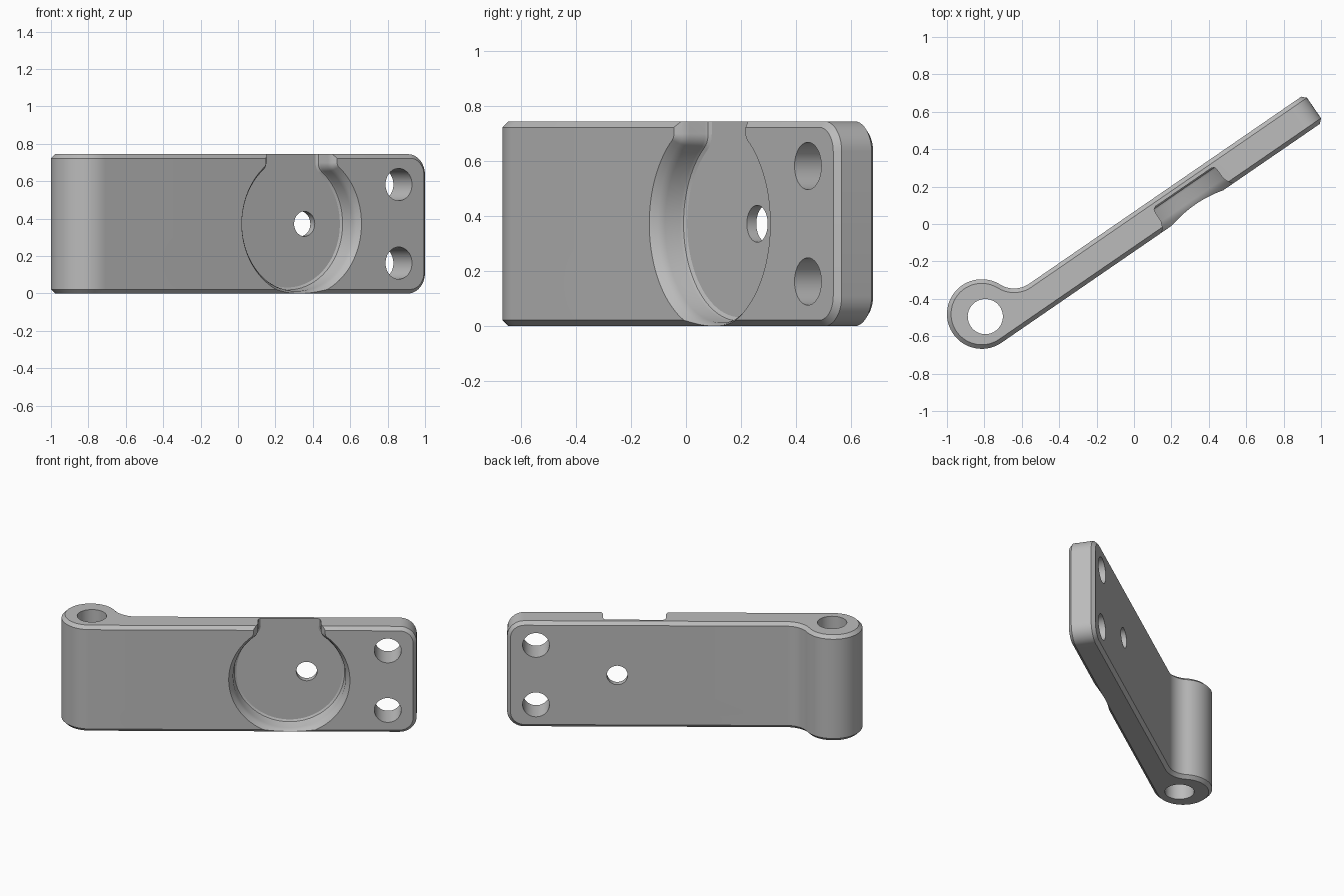
import bpy, bmesh
from math import sin, cos, pi, atan2, sqrt, radians
from mathutils import Matrix

cube = bpy.data.objects.get("Cube")
if cube:
    bpy.data.objects.remove(cube, do_unlink=True)

# Working frame: x along the arm, y through its thickness, origin on the pivot hole
HEIGHT = 0.745
FRONT, BACK, END = -0.164, 0.012, 2.08
BOSS_X, BOSS_Y, BOSS_R = -0.008, 0.022, 0.186
MID = HEIGHT / 2


def arc(cx, cy, r, a0, a1, n):
    return [(cx + r * cos(a0 + (a1 - a0) * i / n),
             cy + r * sin(a0 + (a1 - a0) * i / n)) for i in range(n + 1)]


def make_object(name, bm):
    bmesh.ops.recalc_face_normals(bm, faces=bm.faces)
    mesh = bpy.data.meshes.new(name)
    bm.to_mesh(mesh)
    bm.free()
    ob = bpy.data.objects.new(name, mesh)
    bpy.context.collection.objects.link(ob)
    return ob


def loft(name, rings):
    """Closed solid through rings of matching points."""
    bm = bmesh.new()
    loops = [[bm.verts.new(p) for p in ring] for ring in rings]
    for a, b in zip(loops, loops[1:]):
        for i in range(len(a)):
            j = (i + 1) % len(a)
            bm.faces.new((a[i], a[j], b[j], b[i]))
    bm.faces.new(loops[0])
    bm.faces.new(loops[-1])
    return make_object(name, bm)


# Arm outline with the pivot boss and its blend into the back
def arm_outline():
    blend = 0.14
    by = BACK + blend
    bx = BOSS_X + sqrt((BOSS_R + blend) ** 2 - (by - BOSS_Y) ** 2)
    toward = atan2(by - BOSS_Y, bx - BOSS_X)
    pts = [(END, FRONT), (END, BACK)]
    pts += arc(bx, by, blend, -pi / 2, toward - pi, 12)
    pts += arc(BOSS_X, BOSS_Y, BOSS_R, toward, 1.5 * pi, 48)[1:]
    return pts


def make_arm():
    bm = bmesh.new()
    base = bm.faces.new([bm.verts.new((x, y, 0)) for x, y in arm_outline()])
    top = bmesh.ops.extrude_face_region(bm, geom=[base])["geom"]
    bmesh.ops.translate(bm, vec=(0, 0, HEIGHT),
                        verts=[g for g in top if isinstance(g, bmesh.types.BMVert)])
    bmesh.ops.recalc_face_normals(bm, faces=bm.faces)
    # rounded corners of the free end
    corners = [e for e in bm.edges
               if all(abs(v.co.x - END) < 1e-4 for v in e.verts)
               and abs(e.verts[0].co.z - e.verts[1].co.z) < 1e-4]
    bmesh.ops.bevel(bm, geom=corners, offset=0.11, segments=10, profile=0.5,
                    affect='EDGES')
    # chamfer around every sharp edge
    sharp = [e for e in bm.edges
             if len(e.link_faces) == 2 and e.calc_face_angle() > radians(50)]
    bmesh.ops.bevel(bm, geom=sharp, offset=0.022, segments=1, profile=0.5,
                    affect='EDGES')
    return make_object("hinge_arm", bm)


# Keyhole pocket: a round recess opening upward through a narrower slot
def keyhole(offset, y):
    cx, radius, half, fillet = 1.265, 0.358, 0.2, 0.06
    fx = half + fillet
    fz = sqrt((radius + fillet) ** 2 - fx ** 2)
    a = atan2(fz, fx)
    right = arc(0, 0, radius + offset, -pi / 2, a, 40)
    right += arc(fx, fz, fillet - offset, a + pi, pi, 10)
    right.append((half + offset, 0.6))
    left = [(-x, z) for x, z in reversed(right[1:])]
    return [(cx + x, y, MID + z) for x, z in right + left]


def circle_ring(cx, cz, r, y):
    return [(x, y, z) for x, z in arc(cx, cz, r, 0, 2 * pi, 48)[:-1]]


arm = make_arm()

FLOOR = -0.03
cutters = [
    loft("pocket_cutter", [keyhole(-0.018, FLOOR), keyhole(-0.005, FLOOR - 0.007),
                           keyhole(0, FLOOR - 0.018), keyhole(0.002, FRONT + 0.05),
                           keyhole(0.012, FRONT + 0.025), keyhole(0.03, FRONT),
                           keyhole(0.033, FRONT - 0.05)]),
    loft("pivot_cutter", [[(x, y, z) for x, y in arc(0, 0, 0.094, 0, 2 * pi, 48)[:-1]]
                          for z in (-0.2, HEIGHT + 0.2)]),
]
# Screw holes through the thickness
for x, z, r in ((1.895, MID - 0.21, 0.086), (1.895, MID + 0.21, 0.086),
                (1.375, MID, 0.067)):
    cutters.append(loft("screw_cutter", [circle_ring(x, z, r, y) for y in (-0.4, 0.3)]))

bpy.ops.object.select_all(action='DESELECT')
arm.select_set(True)
bpy.context.view_layer.objects.active = arm
for cutter in cutters:
    cutter.hide_render = True
    mod = arm.modifiers.new("cut", 'BOOLEAN')
    mod.operation = 'DIFFERENCE'
    mod.solver = 'EXACT'
    mod.object = cutter
    bpy.ops.object.modifier_apply(modifier=mod.name)
    bpy.data.objects.remove(cutter, do_unlink=True)

# Swing the arm to its resting angle
arm.data.transform(Matrix.Translation((-0.795, -0.495, 0))
                   @ Matrix.Rotation(radians(34.5), 4, 'Z'))

# Plain grey metal
grey = bpy.data.materials.new("grey_metal")
grey.use_nodes = True
colour = (0.5, 0.5, 0.5, 1)
grey.diffuse_color = colour
grey.node_tree.nodes["Principled BSDF"].inputs["Base Color"].default_value = colour
arm.data.materials.clear()
arm.data.materials.append(grey)
bpy.ops.object.shade_smooth_by_angle(angle=radians(25))
